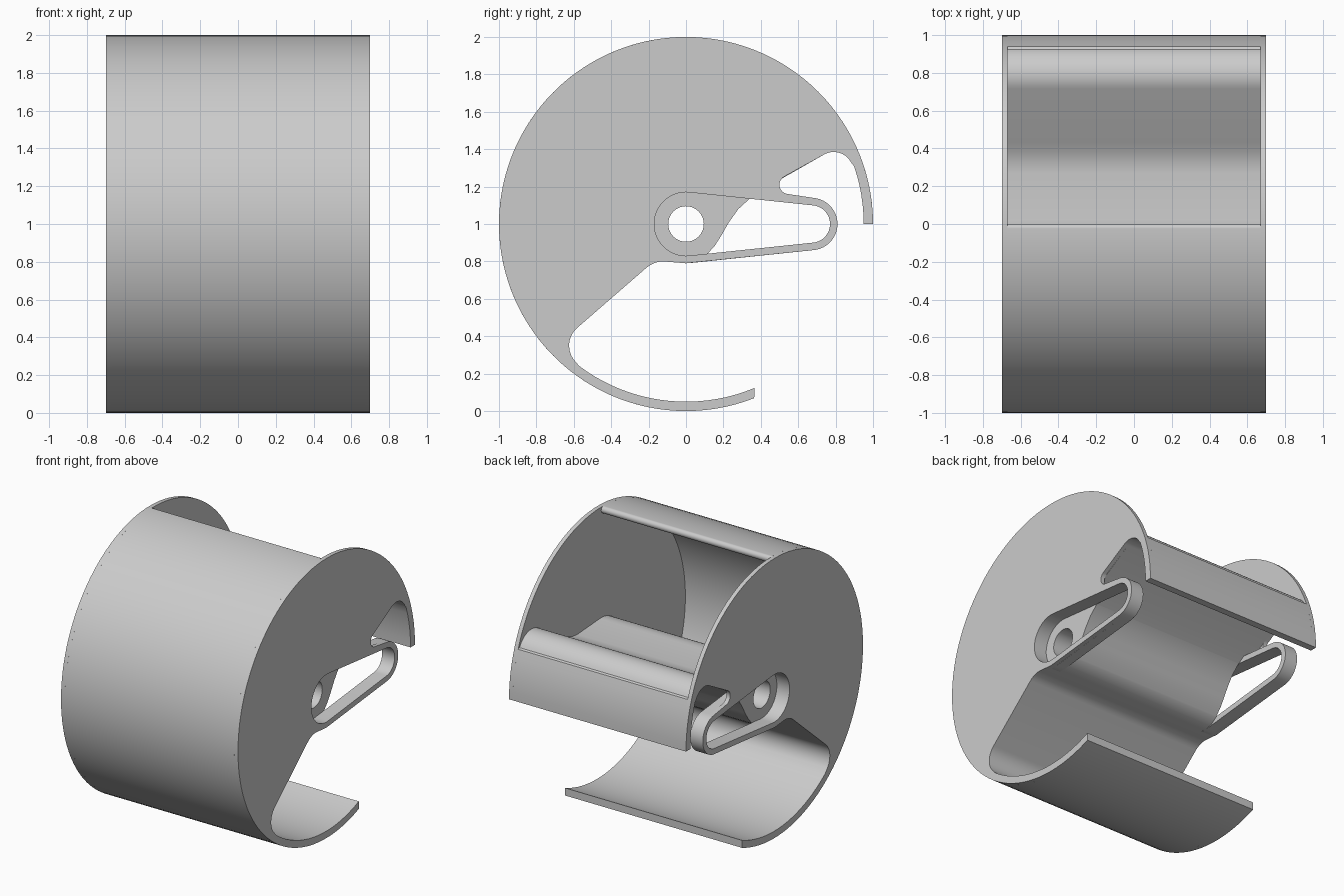
import bpy, bmesh
from math import cos, sin, radians

cube = bpy.data.objects.get("Cube")
if cube:
    bpy.data.objects.remove(cube, do_unlink=True)

HALF, INNER, RECESS = 0.70, 0.67, 0.60   # outer face, inner wall face, recess floor

grey = bpy.data.materials.new("light grey")
grey.use_nodes = True
COLOUR = (0.6, 0.6, 0.6, 1)
grey.diffuse_color = COLOUR
grey.node_tree.nodes["Principled BSDF"].inputs["Base Color"].default_value = COLOUR


def arc(cy, cz, r, a0, a1):
    """Points on an arc in the side plane, angles in degrees."""
    n = max(4, int(abs(a1 - a0) / (3 if r > 0.5 else 7)))
    angles = [radians(a0 + (a1 - a0) * i / n) for i in range(n + 1)]
    return [(cy + r * cos(a), cz + r * sin(a)) for a in angles]


def loop(big, small):
    """Tapered rounded outline around the axle and the arm tip."""
    return arc(0, 1, big, 84, 276) + arc(0.67, 1, small, -84, 84)


def extrude(name, profile, x0, x1):
    """Closed side profile swept along x."""
    bm = bmesh.new()
    face = bm.faces.new([bm.verts.new((x0, y, z)) for y, z in profile])
    moved = bmesh.ops.extrude_face_region(bm, geom=[face])["geom"]
    verts = [v for v in moved if isinstance(v, bmesh.types.BMVert)]
    bmesh.ops.translate(bm, verts=verts, vec=(x1 - x0, 0, 0))
    bmesh.ops.recalc_face_normals(bm, faces=bm.faces)
    mesh = bpy.data.meshes.new(name)
    bm.to_mesh(mesh)
    bm.free()
    mesh.materials.append(grey)
    obj = bpy.data.objects.new(name, mesh)
    bpy.context.collection.objects.link(obj)
    return obj


def finish(obj, cutters):
    """Cut the openings, then smooth the curved faces."""
    for c in cutters:
        mod = obj.modifiers.new("cut", "BOOLEAN")
        mod.operation, mod.solver, mod.object = "DIFFERENCE", "EXACT", c
    graph = bpy.context.evaluated_depsgraph_get()
    mesh = bpy.data.meshes.new_from_object(obj.evaluated_get(graph))
    obj.modifiers.clear()
    obj.data = mesh
    bpy.ops.object.select_all(action="DESELECT")
    obj.select_set(True)
    bpy.context.view_layer.objects.active = obj
    bpy.ops.object.shade_smooth_by_angle(angle=radians(30))


# Shared underside: bottom lip, front pocket, slope up to the axle
underside = (arc(0, 1, 0.95, 292.6, 233) + arc(-0.5, 0.35, 0.125, 226, 130)
             + arc(-0.12, 0.66, 0.14, 130, 90))
# Shared back hook: inside of the hump down to the tip
hook = arc(0.79, 1.28, 0.105, 120, 26) + arc(0, 1, 0.95, 19, 0)

wall_profile = (arc(0, 1, 1, 0, 291.4) + underside + [(0, 0.79)]
                + arc(0.67, 1, 0.14, -84, 84) + arc(0.55, 1.21, 0.05, 264, 120) + hook)

# Drum shell, floor and back hook in one continuous section
floor_under = [(0, 0.79), (0.06, 0.80), (0.11, 0.835), (0.155, 0.885), (0.19, 0.94),
               (0.23, 1.01), (0.28, 1.08), (0.34, 1.135), (0.42, 1.19)]
floor_top = (arc(0.79, 1.28, 0.15, 27, 120)
             + [(0.43, 1.246), (0.38, 1.218), (0.33, 1.2), (0.27, 1.193)]
             + arc(0, 1, 0.21, 84, 195)
             + [(-0.21, 0.87), (-0.24, 0.80), (-0.61, 0.48)])
shell_profile = (arc(0, 1, 1, 91.4, 291.4) + underside + floor_under + hook
                 + arc(0, 1, 1, 0, 20) + floor_top + arc(0, 1, 0.95, 220, 91.4)
                 + arc(-0.024, 1.975, 0.025, 280, 440))

# Cutters: recess inside each arm loop, and the axle hole
recesses = [extrude("recess_cutter", loop(0.17, 0.10), s * RECESS, s * 0.8) for s in (-1, 1)]
axle = extrude("axle_cutter", arc(0, 1, 0.095, 0, 351), -0.9, 0.9)
cutters = recesses + [axle]
for c in cutters:
    c.hide_render = True

finish(extrude("shell_and_floor", shell_profile, -INNER, INNER), cutters)
for side, s, cutter in (("right", -1, recesses[0]), ("left", 1, recesses[1])):
    finish(extrude(side + "_wall", wall_profile, s * INNER, s * HALF), [cutter])
    # Arm band is solid between the recess floor and the wall
    band = extrude(side + "_arm_band", loop(0.21, 0.14), s * (RECESS + 0.001), s * INNER)
    # Deeper cutter keeps the band open right through
    through = extrude("band_cutter", loop(0.17, 0.10), s * 0.5, s * 0.8)
    finish(band, [through])
    bpy.data.objects.remove(through, do_unlink=True)

for c in cutters:
    bpy.data.objects.remove(c, do_unlink=True)
